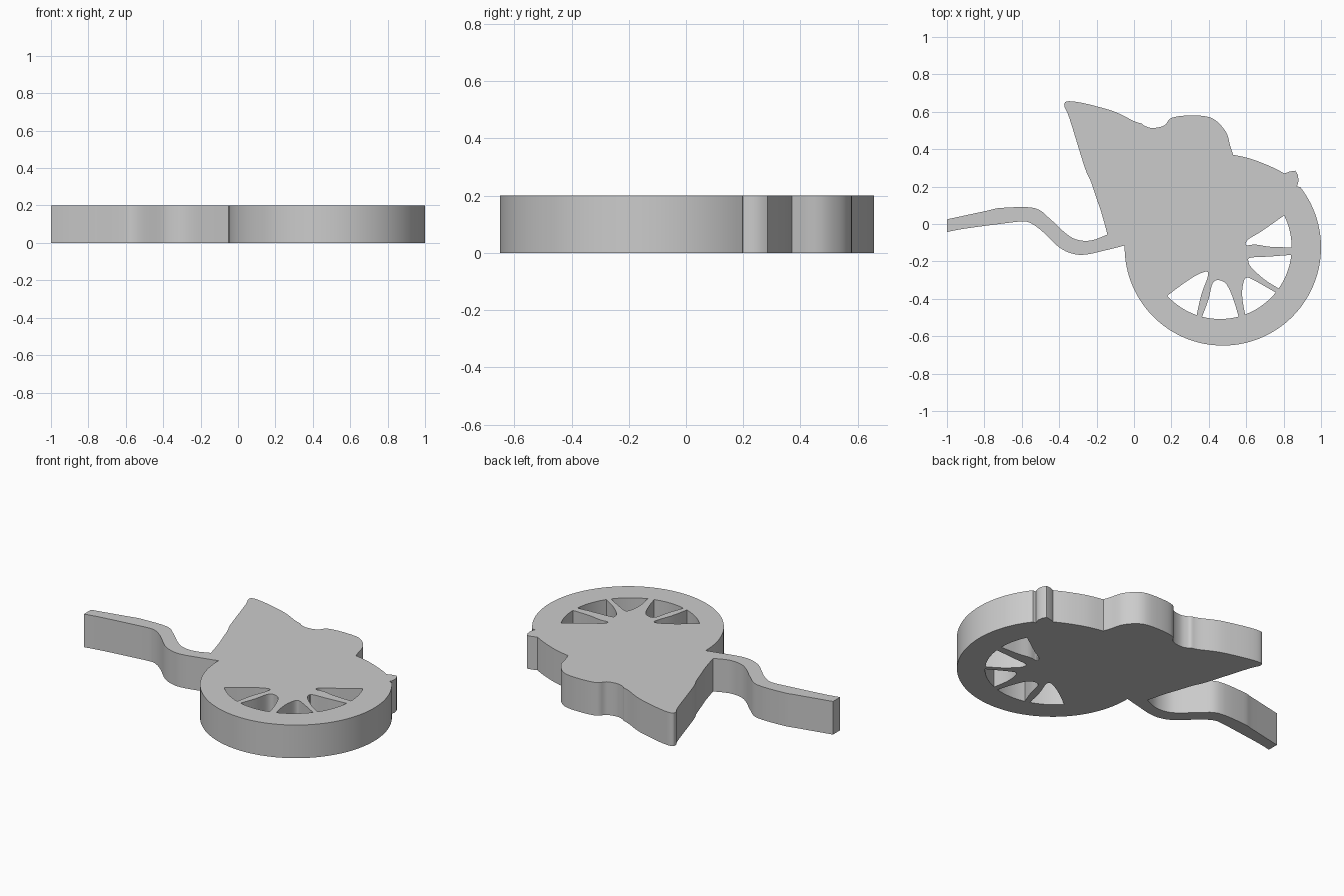
import bpy
import bmesh
from math import cos, sin, radians
from mathutils import Vector

THICKNESS = 0.2

cube = bpy.data.objects.get("Cube")
if cube:
    bpy.data.objects.remove(cube, do_unlink=True)


def arc(center, radius, start, end, steps):
    """Points along a circular arc, angles in degrees."""
    points = []
    for i in range(steps + 1):
        angle = radians(start + (end - start) * i / steps)
        points.append(Vector((center[0] + radius * cos(angle),
                              center[1] + radius * sin(angle))))
    return points


def smooth_path(points, steps=4):
    """Catmull-Rom curve through the points, with sharp ends."""
    pts = [Vector(p) for p in points]
    pts = [pts[0]] + pts + [pts[-1]]
    result = []
    for a, b, c, d in zip(pts, pts[1:], pts[2:], pts[3:]):
        for i in range(steps):
            t = i / steps
            result.append(0.5 * (2 * b + (c - a) * t
                                 + (2 * a - 5 * b + 4 * c - d) * t ** 2
                                 + (3 * b - a - 3 * c + d) * t ** 3))
    result.append(pts[-1])
    return result


def add_loop(curve, points):
    """Add a closed outline, dropping coincident neighbours."""
    clean = [p for i, p in enumerate(points) if (p - points[i - 1]).length > 0.002]
    spline = curve.splines.new('POLY')
    spline.points.add(len(clean) - 1)
    for target, p in zip(spline.points, clean):
        target.co = (p.x, p.y, 0, 1)
    spline.use_cyclic_u = True


# Outer edge of the wheel, from the handle round to the small peg
tire = arc((0.475, -0.125), 0.525, 179, 398, 72)

# Small peg above the wheel
peg = smooth_path([(0.87, 0.2), (0.88, 0.235), (0.863, 0.285), (0.805, 0.27)], 2)

# Sloping shoulder and the humps of the load
shoulder = smooth_path([(0.805, 0.27), (0.725, 0.31), (0.62, 0.35), (0.53, 0.37)])
load = smooth_path([
    (0.53, 0.37), (0.515, 0.415), (0.49, 0.495), (0.415, 0.567), (0.297, 0.58),
    (0.2, 0.567), (0.163, 0.527), (0.1, 0.513), (0.056, 0.525), (0.04, 0.537),
    (0, 0.55), (-0.095, 0.597), (-0.185, 0.625), (-0.29, 0.65), (-0.36, 0.655),
    (-0.372, 0.628), (-0.345, 0.565), (-0.265, 0.307), (-0.233, 0.233),
    (-0.2, 0.136), (-0.174, 0.06), (-0.142, -0.056)])

# Curved handle, upper then lower edge
handle_top = smooth_path([
    (-0.142, -0.056), (-0.228, -0.088), (-0.308, -0.083), (-0.37, -0.046),
    (-0.452, 0.03), (-0.535, 0.086), (-0.71, 0.086), (-0.79, 0.07), (-1, 0.025)])
handle_bottom = smooth_path([
    (-1, -0.043), (-0.907, -0.025), (-0.72, 0), (-0.61, 0.013), (-0.56, 0.008),
    (-0.495, -0.035), (-0.4, -0.125), (-0.324, -0.16), (-0.254, -0.163),
    (-0.158, -0.142), (-0.05, -0.115)])

# Openings between spokes: rim start angle, rim end angle, inner edge
openings = [
    (0, 26.5, [(0.68, -0.04), (0.61, -0.083), (0.6, -0.113), (0.65, -0.11),
               (0.73, -0.122)]),
    (-35, -6, [(0.725, -0.174), (0.623, -0.18), (0.612, -0.2), (0.628, -0.233),
               (0.698, -0.297)]),
    (-69.5, -39, [(0.634, -0.297), (0.596, -0.29), (0.58, -0.34), (0.58, -0.404)]),
    (-104.5, -75, [(0.532, -0.404), (0.495, -0.323), (0.452, -0.3),
                   (0.42, -0.318), (0.398, -0.404)]),
    (-137.5, -109, [(0.36, -0.377), (0.393, -0.286), (0.388, -0.254),
                    (0.323, -0.28), (0.243, -0.334)]),
]

# Flat filled curve, extruded to a thick plate
curve = bpy.data.curves.new("cart_plate", 'CURVE')
curve.dimensions = '2D'
curve.fill_mode = 'BOTH'
curve.extrude = THICKNESS / 2
add_loop(curve, tire + peg + shoulder + load + handle_top + handle_bottom)
for start, end, inner in openings:
    rim = arc((0.46, -0.125), 0.383, start, end, 10)
    add_loop(curve, rim + smooth_path([rim[-1]] + inner + [rim[0]]))

plate = bpy.data.objects.new("cart_plate", curve)
bpy.context.collection.objects.link(plate)
bpy.ops.object.select_all(action='DESELECT')
plate.select_set(True)
bpy.context.view_layer.objects.active = plate
bpy.ops.object.convert(target='MESH')
plate = bpy.context.object

# Weld the caps to the walls and rest the plate on the ground
bm = bmesh.new()
bm.from_mesh(plate.data)
bmesh.ops.remove_doubles(bm, verts=bm.verts, dist=0.0005)
bmesh.ops.translate(bm, verts=bm.verts, vec=(0, 0, THICKNESS / 2))
bmesh.ops.recalc_face_normals(bm, faces=bm.faces)
bm.to_mesh(plate.data)
bm.free()
bpy.ops.object.shade_smooth_by_angle(angle=radians(30))

# Plain grey material
grey = bpy.data.materials.new("plain_grey")
grey.use_nodes = True
color = (0.6, 0.6, 0.6, 1)
grey.diffuse_color = color
grey.node_tree.nodes["Principled BSDF"].inputs["Base Color"].default_value = color
plate.data.materials.clear()
plate.data.materials.append(grey)
